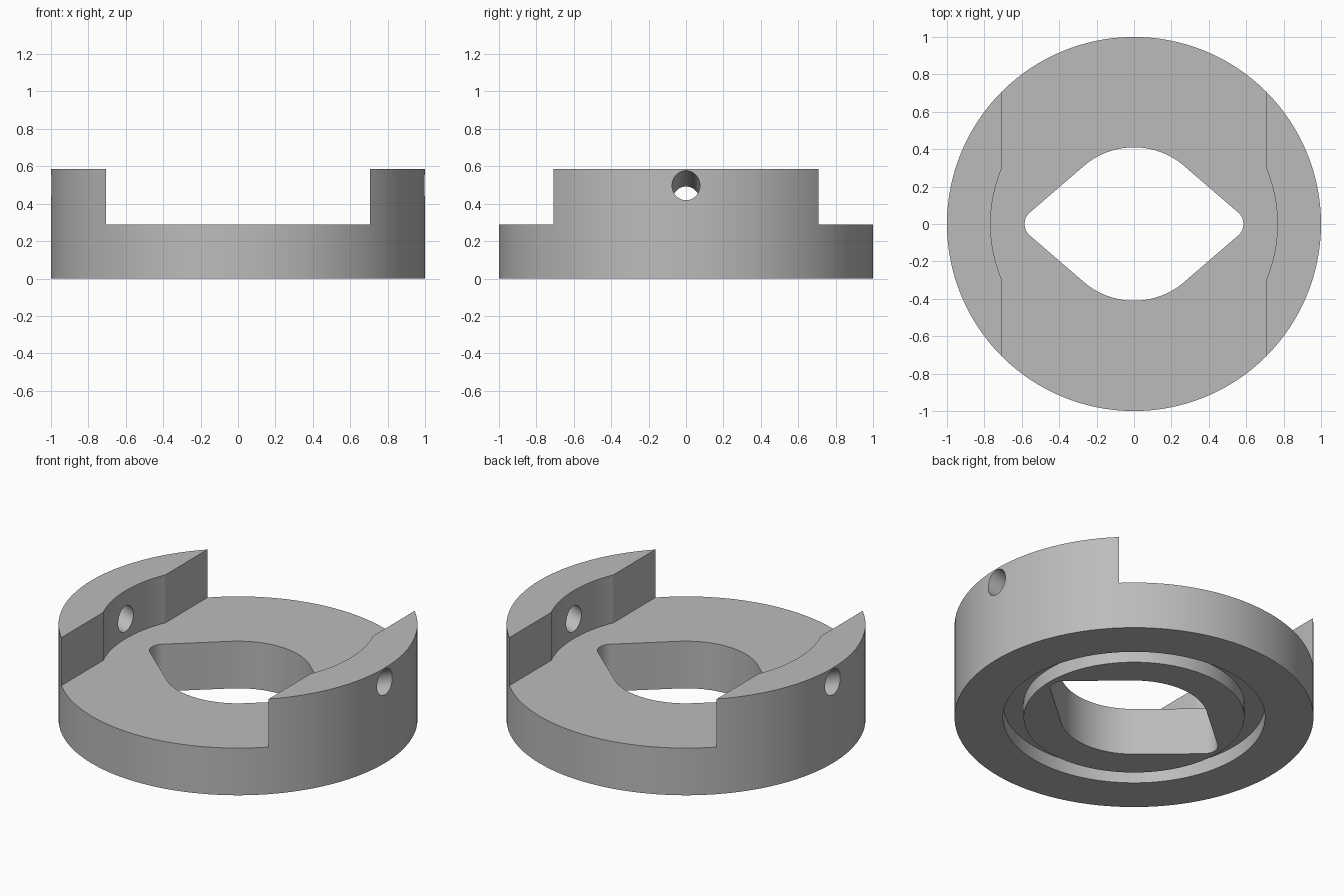
import bpy, bmesh, math
from mathutils import Matrix

cube = bpy.data.objects.get("Cube")
if cube:
    bpy.data.objects.remove(cube, do_unlink=True)

HEIGHT, FLOOR, RADIUS = 0.585, 0.29, 1.0
SLOT_HALF, RECESS_R = 0.705, 0.767
GROOVE_IN, GROOVE_OUT, GROOVE_DEPTH = 0.615, 0.73, 0.085

grey = bpy.data.materials.new("plain grey")
grey.use_nodes = True
grey.diffuse_color = (0.5, 0.5, 0.5, 1)
grey.node_tree.nodes["Principled BSDF"].inputs["Base Color"].default_value = (0.5, 0.5, 0.5, 1)


def arc(cx, r, start, end, steps):
    return [(cx + r * math.cos(start + (end - start) * i / steps),
             r * math.sin(start + (end - start) * i / steps)) for i in range(steps + 1)]


def circle(r, steps=128):
    return arc(0, r, 0, math.tau, steps)[:-1]


def prism(name, outline, z0, z1, matrix=None):
    """Extrude a closed outline from z0 to z1."""
    bm = bmesh.new()
    face = bm.faces.new([bm.verts.new((x, y, z0)) for x, y in outline])
    top = bmesh.ops.extrude_face_region(bm, geom=[face])["geom"]
    bmesh.ops.translate(bm, vec=(0, 0, z1 - z0),
                        verts=[v for v in top if isinstance(v, bmesh.types.BMVert)])
    bmesh.ops.recalc_face_normals(bm, faces=bm.faces)
    if matrix:
        bm.transform(matrix)
    mesh = bpy.data.meshes.new(name)
    bm.to_mesh(mesh)
    bm.free()
    obj = bpy.data.objects.new(name, mesh)
    bpy.context.scene.collection.objects.link(obj)
    mesh.materials.append(grey)
    return obj


def cut(target, cutter):
    """Subtract the cutter, bake the result and remove the cutter."""
    mod = target.modifiers.new("cut", "BOOLEAN")
    mod.operation, mod.solver, mod.object = "DIFFERENCE", "EXACT", cutter
    cutter.hide_render = True
    bpy.context.view_layer.update()
    graph = bpy.context.evaluated_depsgraph_get()
    baked = bpy.data.meshes.new_from_object(target.evaluated_get(graph))
    target.modifiers.clear()
    target.data = baked
    bpy.data.objects.remove(cutter, do_unlink=True)


# Round body with two raised side jaws
body = prism("slotted_ring_body", circle(RADIUS), 0, HEIGHT)
s = SLOT_HALF
cut(body, prism("slot_cutter", [(-s, -2), (s, -2), (s, 2), (-s, 2)], FLOOR, 1))
cut(body, prism("recess_cutter", circle(RECESS_R), FLOOR, 1))

# Rounded diamond opening: large arcs front and back, small arcs at the sides
big_r, small_r, small_x = 0.41, 0.081, 0.504
a = math.acos((big_r - small_r) / small_x)
opening = (arc(small_x, small_r, -a, a, 16) + arc(0, big_r, a, math.pi - a, 32)
           + arc(-small_x, small_r, math.pi - a, math.pi + a, 16)
           + arc(0, big_r, math.pi + a, math.tau - a, 32))
cut(body, prism("opening_cutter", opening, -1, 1))

# Circular groove in the underside
groove = prism("groove_cutter", circle(GROOVE_OUT), -0.5, GROOVE_DEPTH)
cut(groove, prism("groove_core", circle(GROOVE_IN), -1, 1))
cut(body, groove)

# Pin holes through the jaws, sloping down towards the centre
for side in (1, -1):
    tilt = Matrix.Rotation(side * math.radians(70), 4, "Y")
    place = Matrix.Translation((side, 0, 0.498)) @ tilt
    cut(body, prism("pin_hole_cutter", circle(0.0745, 40), -0.3, 0.2, place))

# Smooth round walls, crisp edges
body.data.shade_smooth()
body.data.set_sharp_from_angle(angle=math.radians(30))
